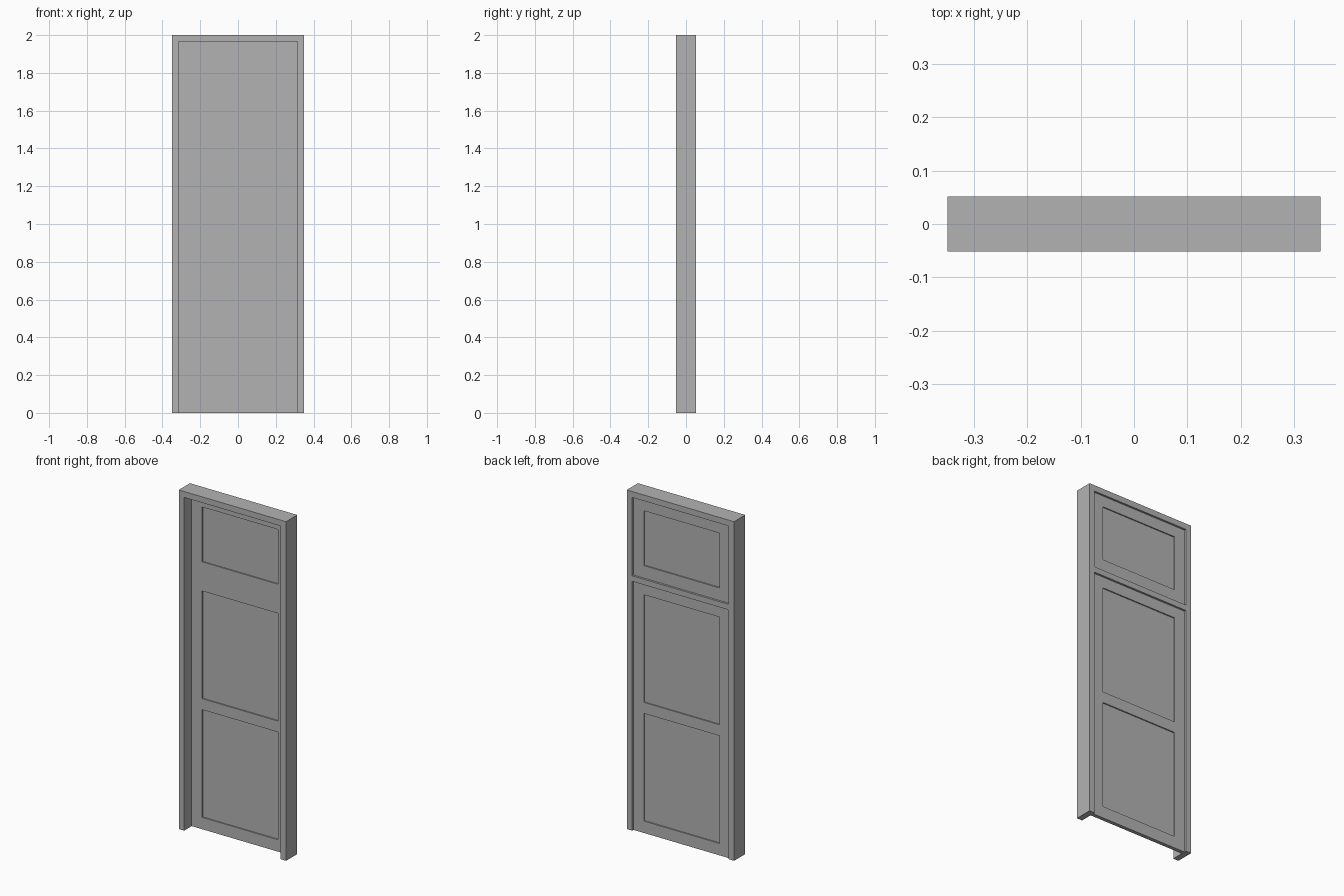
import bpy
import bmesh

cube = bpy.data.objects.get("Cube")
if cube:
    bpy.data.objects.remove(cube, do_unlink=True)

# Overall sizes
HALF_W, HALF_D, TOP = 0.35, 0.052, 2.0
JAMB = 0.035
IN_X, IN_TOP = HALF_W - JAMB, TOP - JAMB
LEAF_FRONT, LEAF_BACK = 0.018, 0.040
PANEL_X, PANEL_DEPTH = 0.247, 0.007
BAR_LOW, BAR_HIGH = 1.47, 1.503

grey = bpy.data.materials.new("plain grey")
grey.use_nodes = True
colour = (0.45, 0.45, 0.45, 1)
grey.diffuse_color = colour
grey.node_tree.nodes["Principled BSDF"].inputs["Base Color"].default_value = colour


def finish(bm, name):
    mesh = bpy.data.meshes.new(name)
    bm.to_mesh(mesh)
    bm.free()
    mesh.materials.append(grey)
    obj = bpy.data.objects.new(name, mesh)
    bpy.context.collection.objects.link(obj)
    return obj


def extrude_back(bm, faces, depth):
    """Give flat faces in the xz plane a thickness along y."""
    result = bmesh.ops.extrude_face_region(bm, geom=faces, use_keep_orig=True)
    moved = [g for g in result["geom"] if isinstance(g, bmesh.types.BMVert)]
    bmesh.ops.translate(bm, verts=moved, vec=(0, depth, 0))
    bmesh.ops.recalc_face_normals(bm, faces=bm.faces)


def slab(name, outline, y0, y1):
    bm = bmesh.new()
    face = bm.faces.new([bm.verts.new((x, y0, z)) for x, z in outline])
    extrude_back(bm, [face], y1 - y0)
    return finish(bm, name)


def panelled_leaf(name, zs):
    """Leaf whose middle column has a sunk panel in every second row."""
    xs = [-IN_X, -PANEL_X, PANEL_X, IN_X]
    bm = bmesh.new()
    grid = [[bm.verts.new((x, LEAF_FRONT, z)) for x in xs] for z in zs]
    faces = [bm.faces.new((a[i], a[i + 1], b[i + 1], b[i]))
             for a, b in zip(grid, grid[1:]) for i in range(3)]
    extrude_back(bm, faces, LEAF_BACK - LEAF_FRONT)
    panels = []
    for f in bm.faces:
        c = f.calc_center_median()
        in_row = any(lo < c.z < hi for lo, hi in zip(zs[1::2], zs[2::2]))
        if abs(f.normal.y) > 0.9 and abs(c.x) < PANEL_X and in_row:
            panels.append(f)
    # Sink the panels on both sides
    bmesh.ops.inset_individual(bm, faces=panels, thickness=0, depth=-PANEL_DEPTH)
    bm.normal_update()
    bmesh.ops.dissolve_limit(bm, angle_limit=0.01, verts=bm.verts, edges=bm.edges)
    return finish(bm, name)


# Door frame: two jambs and a head, open at the bottom
half = [(HALF_W, TOP), (HALF_W, 0), (IN_X, 0), (IN_X, IN_TOP)]
slab("door_frame", half + [(-x, z) for x, z in reversed(half)], -HALF_D, HALF_D)

# Bar between the door and the upper light
slab("transom_bar", [(-IN_X, BAR_LOW), (IN_X, BAR_LOW),
                     (IN_X, BAR_HIGH), (-IN_X, BAR_HIGH)], LEAF_FRONT, HALF_D)

# Door with two panels, and the single panel above it
panelled_leaf("door_leaf", [0, 0.07, 0.705, 0.77, 1.405, BAR_LOW])
panelled_leaf("transom_panel", [BAR_HIGH, 1.577, 1.9, IN_TOP])
